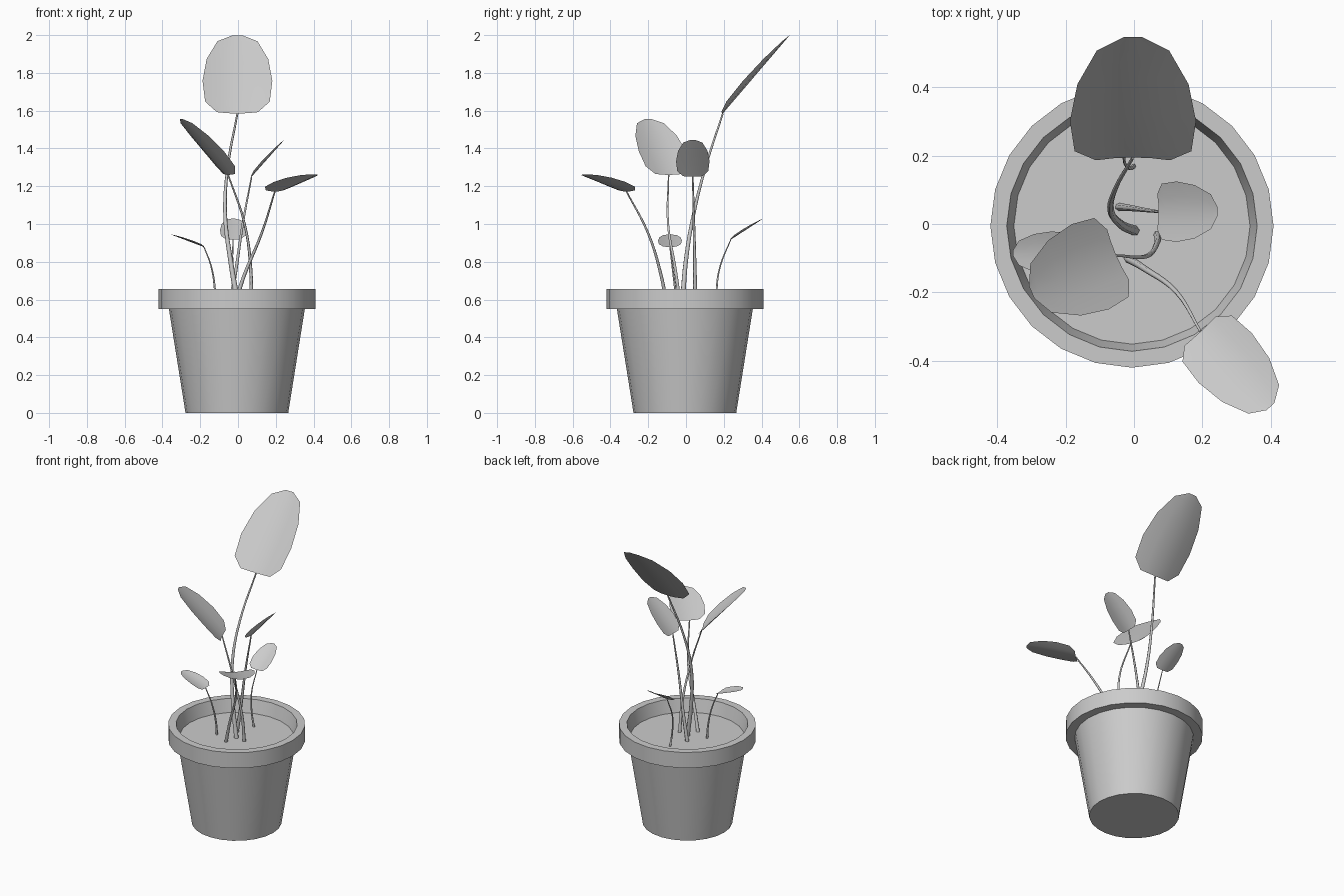
import bpy, math
from mathutils import Vector

if "Cube" in bpy.data.objects:
    bpy.data.objects.remove(bpy.data.objects["Cube"])

SIDES = 24
CENTRE = Vector((-0.006, -0.006, 0))


def add_mesh(name, verts, faces, angle=35):
    mesh = bpy.data.meshes.new(name)
    mesh.from_pydata(verts, [], faces)
    mesh.update()
    obj = bpy.data.objects.new(name, mesh)
    bpy.context.collection.objects.link(obj)
    bpy.ops.object.select_all(action='DESELECT')
    obj.select_set(True)
    bpy.context.view_layer.objects.active = obj
    bpy.ops.object.shade_smooth_by_angle(angle=math.radians(angle))
    return obj


def lathe(name, profile, cap_start=False, cap_end=False):
    verts, faces = [], []
    for r, z in profile:
        for i in range(SIDES):
            a = 2 * math.pi * i / SIDES
            verts.append(CENTRE + Vector((r * math.cos(a), r * math.sin(a), z)))
    for k in range(len(profile) - 1):
        for i in range(SIDES):
            j = (i + 1) % SIDES
            faces.append((k * SIDES + i, k * SIDES + j,
                          (k + 1) * SIDES + j, (k + 1) * SIDES + i))
    if cap_start:
        faces.append(tuple(reversed(range(SIDES))))
    if cap_end:
        first = (len(profile) - 1) * SIDES
        faces.append(tuple(range(first, first + SIDES)))
    return add_mesh(name, verts, faces)


# Leaf outline: (distance along midrib, half width), as fractions of length
OUTLINE = [(0, 0.20), (0.11, 0.315), (0.37, 0.34), (0.66, 0.30), (0.91, 0.195), (1.0, 0.05)]
COLUMNS = [-1, -0.5, 0, 0.5, 1]


def leaf(name, base, tip):
    # Cupped blade with a horizontal side axis
    base, tip = Vector(base), Vector(tip)
    along = tip - base
    length = along.length
    along.normalize()
    side = along.cross(Vector((0, 0, 1))).normalized()
    normal = side.cross(along)
    verts, faces = [], []
    for t, w in OUTLINE:
        for u in COLUMNS:
            h = u * w
            verts.append(base + length * (along * t + side * h + normal * 0.5 * h * h))
    n = len(COLUMNS)
    for r in range(len(OUTLINE) - 1):
        for c in range(n - 1):
            a = r * n + c
            faces.append((a, a + 1, a + n + 1, a + n))
    add_mesh(name, verts, faces, 60)


def stem(name, points, r0, r1):
    # Tapered tube through the points
    curve = bpy.data.curves.new(name, 'CURVE')
    curve.dimensions = '3D'
    curve.bevel_depth = 1.0
    curve.bevel_resolution = 1
    curve.resolution_u = 5
    curve.use_fill_caps = True
    spline = curve.splines.new('BEZIER')
    spline.bezier_points.add(len(points) - 1)
    for i, (bp, co) in enumerate(zip(spline.bezier_points, points)):
        bp.co = co
        bp.handle_left_type = bp.handle_right_type = 'AUTO'
        bp.radius = r0 + (r1 - r0) * i / (len(points) - 1)
    bpy.context.collection.objects.link(bpy.data.objects.new(name, curve))


# Pot with overhanging rim, and soil inside
lathe("pot", [(0.272, 0), (0.36, 0.551), (0.415, 0.551), (0.415, 0.655),
              (0.367, 0.655), (0.345, 0.565)], cap_start=True)
lathe("soil", [(0.346, 0.57)], cap_end=True)

# Plants: name, stem path ending at the leaf base, leaf tip, stem radii
PLANTS = [
    ("tall", [(0.003, -0.02, 0.56), (-0.04, 0.0, 0.81), (-0.068, 0.04, 1.05),
              (-0.056, 0.1, 1.29), (-0.003, 0.195, 1.585)], (-0.003, 0.548, 1.998), 0.015, 0.005),
    ("left_upper", [(0.068, -0.03, 0.56), (0.068, -0.055, 0.75), (0.035, -0.095, 1.0),
                    (-0.052, -0.092, 1.26)], (-0.30, -0.20, 1.555), 0.011, 0.004),
    ("right_upper", [(-0.045, 0.05, 0.56), (-0.012, 0.047, 0.75), (0.025, 0.042, 1.0),
                     (0.072, 0.036, 1.25)], (0.245, 0.036, 1.445), 0.012, 0.004),
    ("front_right", [(-0.02, -0.1, 0.56), (0.03, -0.13, 0.72), (0.125, -0.20, 0.95),
                     (0.195, -0.315, 1.172)], (0.40, -0.535, 1.262), 0.012, 0.004),
    ("left_lower", [(-0.12, -0.05, 0.56), (-0.123, -0.058, 0.66), (-0.143, -0.073, 0.78),
                    (-0.18, -0.085, 0.878)], (-0.354, -0.085, 0.944), 0.007, 0.003),
    ("back", [(0.0, 0.17, 0.56), (-0.012, 0.163, 0.66), (-0.028, 0.182, 0.78),
              (-0.026, 0.237, 0.917)], (-0.026, 0.408, 1.028), 0.007, 0.003),
]
for name, path, tip, r0, r1 in PLANTS:
    stem(name + "_stem", path, r0, r1)
    leaf(name + "_leaf", path[-1], tip)
